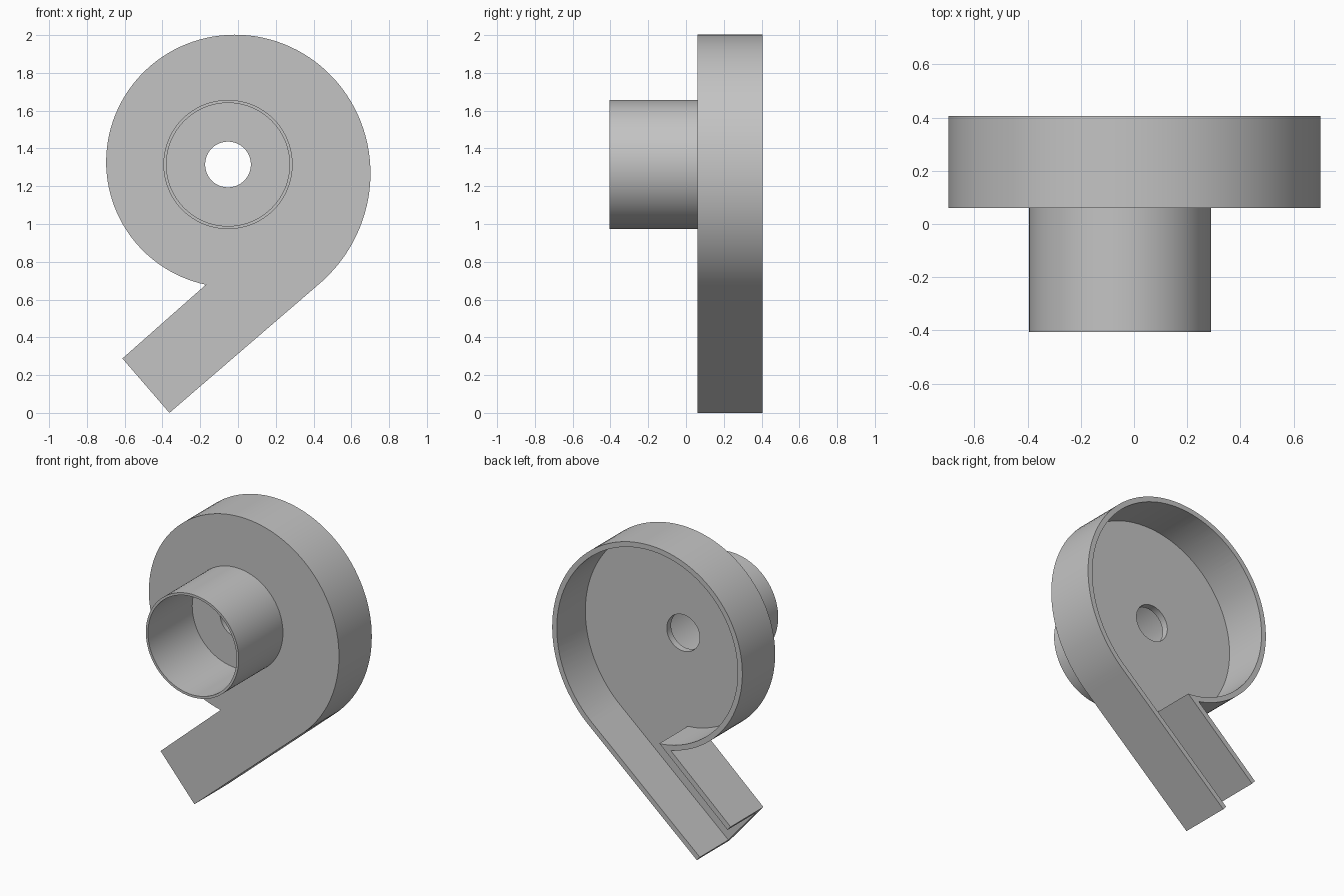
import bpy, bmesh
from math import sin, cos, pi
from mathutils import Vector

cube = bpy.data.objects.get("Cube")
if cube:
    bpy.data.objects.remove(cube, do_unlink=True)

grey = bpy.data.materials.new("light grey plastic")
grey.use_nodes = True
colour = (0.55, 0.55, 0.55, 1)
grey.diffuse_color = colour
grey.node_tree.nodes["Principled BSDF"].inputs["Base Color"].default_value = colour

HUB = Vector((-0.053, 1.315))
WALL, FLOOR = 0.034, 0.045
FRONT, BACK = 0.06, 0.405
START, END = -0.6, 2.884        # scroll range in quarter turns
STEPS = 100


def circle(radius, count=96):
    return [HUB + radius * Vector((cos(2 * pi * i / count), sin(2 * pi * i / count)))
            for i in range(count)]


def scroll(u, inset=0):
    """Point of the growing scroll at u quarter turns from +x."""
    w = min(u, END)
    r = 0.753 - 0.08 * w + 0.013 * w * w + 0.0035 * w * (w - 1) * (w - 2) - inset
    return HUB + r * Vector((cos(u * pi / 2), sin(u * pi / 2)))


def slab(name, loops, y0, y1):
    """Extrude x-z outlines (later ones are holes) from y0 to y1."""
    curve = bpy.data.curves.new(name, 'CURVE')
    curve.dimensions = '2D'
    curve.fill_mode = 'BOTH'
    curve.extrude = (y1 - y0) / 2
    for loop in loops:
        spline = curve.splines.new('POLY')
        spline.points.add(len(loop) - 1)
        for point, p in zip(spline.points, loop):
            point.co = (p.x, p.y, 0, 1)
        spline.use_cyclic_u = True
    temp = bpy.data.objects.new(name + " outline", curve)
    bpy.context.collection.objects.link(temp)
    graph = bpy.context.evaluated_depsgraph_get()
    mesh = bpy.data.meshes.new_from_object(temp.evaluated_get(graph))
    bpy.data.objects.remove(temp, do_unlink=True)
    for v in mesh.vertices:
        x, z, depth = v.co
        v.co = (x, (y0 + y1) / 2 - depth, z)
    bm = bmesh.new()
    bm.from_mesh(mesh)
    bmesh.ops.remove_doubles(bm, verts=bm.verts, dist=0.0001)
    bmesh.ops.recalc_face_normals(bm, faces=bm.faces)
    bm.to_mesh(mesh)
    bm.free()
    mesh.materials.clear()
    mesh.materials.append(grey)
    obj = bpy.data.objects.new(name, mesh)
    bpy.context.collection.objects.link(obj)
    return obj


# Outer outline: scroll plus straight outlet duct
low_end, high_end = Vector((-0.363, 0)), Vector((-0.612, 0.288))
us = [START + (END - START) * i / STEPS for i in range(STEPS + 1)]
outer = [scroll(u) for u in us] + [high_end, low_end]

# Inner outline: offset by the wall, ending at the tongue, open at the outlet
notch = scroll(END)
along = (notch - high_end).normalized()
down = Vector((along.y, -along.x))
low_along = (scroll(START) - low_end).normalized()
low_up = Vector((-low_along.y, low_along.x))
inner = [scroll(u, WALL) for u in us]
u = END
while (inner[-1] - notch).dot(down) < WALL and u < END + 0.4:
    u += 0.004
    inner.append(scroll(u, WALL))
inner += [high_end + down * WALL - along * 0.1,
          low_end + low_up * WALL - low_along * 0.1]

# Housing, hollowed from the back
housing = slab("scroll_housing", [outer, circle(0.121)], FRONT, BACK)
cavity = slab("cavity_cutter", [inner], FRONT + FLOOR, BACK + 0.1)
cavity.hide_render = True
cut = housing.modifiers.new("hollow", 'BOOLEAN')
cut.operation = 'DIFFERENCE'
cut.solver = 'EXACT'
cut.object = cavity
bpy.context.view_layer.update()
graph = bpy.context.evaluated_depsgraph_get()
hollow = bpy.data.meshes.new_from_object(housing.evaluated_get(graph))
housing.modifiers.clear()
housing.data = hollow
bpy.data.objects.remove(cavity, do_unlink=True)

# Motor tube on the front
tube = slab("motor_tube", [circle(0.342), circle(0.326)], -BACK, FRONT + 0.01)

for obj in (housing, tube):
    bpy.ops.object.select_all(action='DESELECT')
    obj.select_set(True)
    bpy.context.view_layer.objects.active = obj
    bpy.ops.object.shade_smooth_by_angle(angle=0.5)
